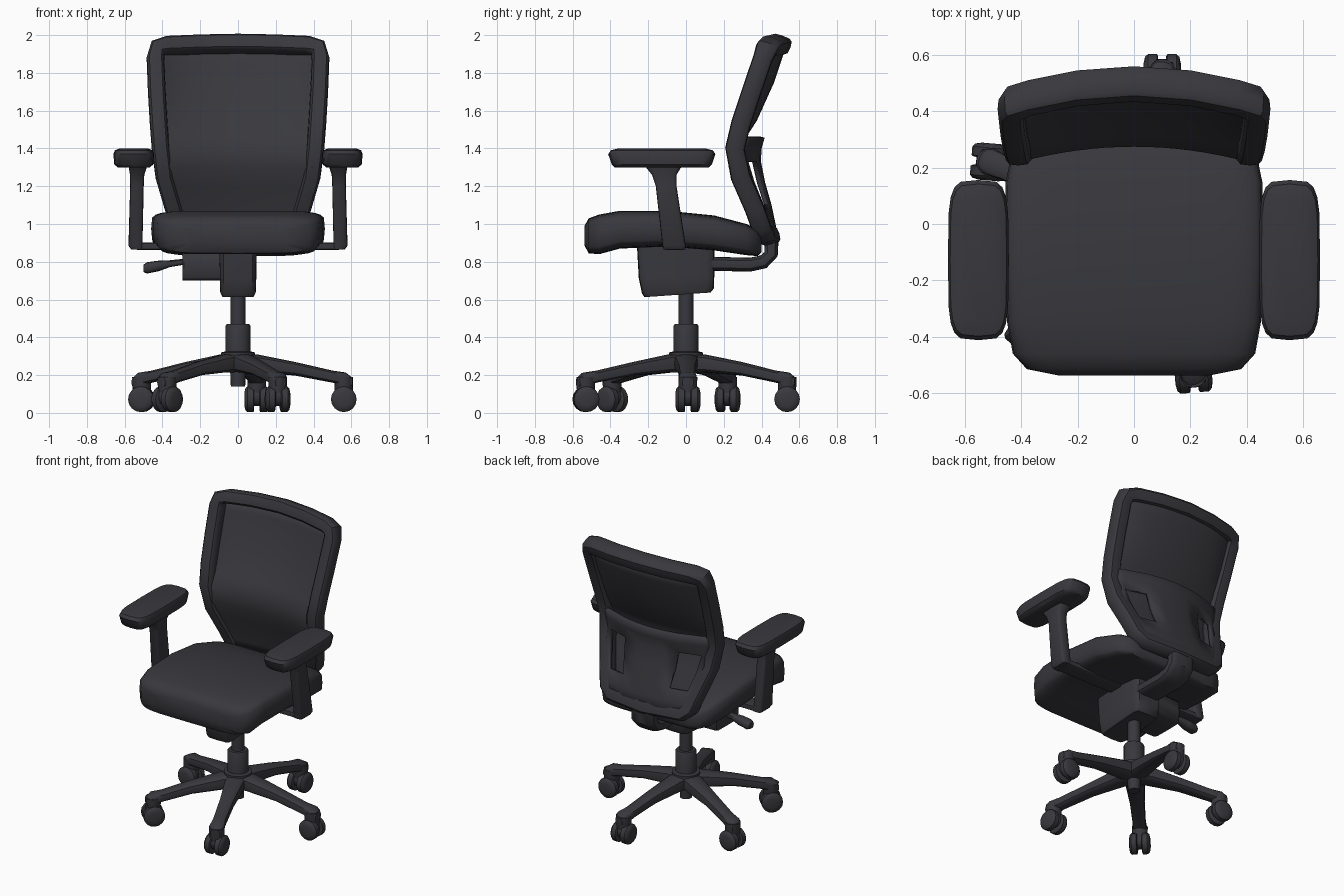
import bpy, bmesh, math
from mathutils import Vector as V

cube = bpy.data.objects.get("Cube")
if cube:
    bpy.data.objects.remove(cube, do_unlink=True)

charcoal = bpy.data.materials.new("charcoal")
charcoal.use_nodes = True
COLOR = (0.04, 0.04, 0.047, 1)
charcoal.diffuse_color = COLOR
charcoal.node_tree.nodes["Principled BSDF"].inputs["Base Color"].default_value = COLOR
X, Y, Z = V((1, 0, 0)), V((0, 1, 0)), V((0, 0, 1))


def finish(name, bm, angle=40):
    bmesh.ops.recalc_face_normals(bm, faces=bm.faces)
    mesh = bpy.data.meshes.new(name)
    bm.to_mesh(mesh)
    bm.free()
    mesh.materials.append(charcoal)
    ob = bpy.data.objects.new(name, mesh)
    bpy.context.collection.objects.link(ob)
    bpy.ops.object.select_all(action='DESELECT')
    ob.select_set(True)
    bpy.context.view_layer.objects.active = ob
    bpy.ops.object.shade_smooth_by_angle(angle=math.radians(angle))
    return ob


def section(c, u, v, hu, hv, p=0.45, n=16):
    """Rounded-rectangle ring around c (p=1 gives an ellipse)."""
    ring = []
    for i in range(n):
        a = math.tau * i / n
        cu, sv = math.cos(a), math.sin(a)
        ring.append(V(c) + u * hu * math.copysign(abs(cu) ** p, cu)
                    + v * hv * math.copysign(abs(sv) ** p, sv))
    return ring


def loft(name, rings, closed=False, angle=40):
    bm = bmesh.new()
    vs = [[bm.verts.new(p) for p in r] for r in rings]
    n = len(vs[0])
    for a, b in zip(vs, vs[1:] + ([vs[0]] if closed else [])):
        for i in range(n):
            bm.faces.new((a[i], a[(i + 1) % n], b[(i + 1) % n], b[i]))
    if not closed:
        bm.faces.new(vs[0])
        bm.faces.new(vs[-1])
    return finish(name, bm, angle)


def column(name, rows, x=0, y=0):
    """Turned part: rows of (z, radius)."""
    return loft(name, [section((x, y, z), X, Y, r, r, 1) for z, r in rows])


def lerp(table, t):
    for (a, fa), (b, fb) in zip(table, table[1:]):
        if t <= b:
            break
    return fa + (fb - fa) * (t - a) / (b - a)


# Five-legged base with swivelled twin-wheel casters: x, y, heading in degrees
casters = [(0.56, 0.01, 0), (0.10, 0.535, 90), (-0.51, 0.22, 175), (-0.375, -0.39, 226), (0.21, -0.53, -85)]
for k, (cx, cy, heading) in enumerate(casters, 1):
    d = V((cx, cy, 0))
    reach = d.length
    d.normalize()
    side = Z.cross(d)
    legs = [(0, 0.262, 0.065, 0.048), (0.1, 0.262, 0.063, 0.048), (0.3, 0.234, 0.047, 0.036),
            (reach - 0.06, 0.192, 0.042, 0.032), (reach + 0.01, 0.178, 0.048, 0.036),
            (reach + 0.045, 0.162, 0.03, 0.024)]
    loft(f"base_leg_{k}", [section(d * r + Z * z, side, Z, w, h, 0.6, 12) for r, z, w, h in legs])
    column(f"caster_neck_{k}", [(0.06, 0.035), (0.11, 0.048), (0.19, 0.05)], cx, cy)
    c = V((cx, cy, 0.072))
    roll = V((math.cos(math.radians(heading)), math.sin(math.radians(heading)), 0))
    axle = Z.cross(roll)
    loft(f"caster_hood_{k}", [section(c + axle * o + Z * 0.015, roll, Z, 0.05, 0.05, 1) for o in (-0.03, 0.03)])
    for s, label in ((1, "left"), (-1, "right")):
        loft(f"caster_{label}_wheel_{k}",
             [section(c + axle * s * o, roll, Z, r, r, 1)
              for o, r in ((0.014, 0.06), (0.019, 0.068), (0.05, 0.068), (0.061, 0.058), (0.066, 0.035))])

column("base_hub", [(0.14, 0.038), (0.23, 0.042), (0.24, 0.07), (0.29, 0.08), (0.3, 0.09),
                    (0.32, 0.09), (0.325, 0.067)])
column("lower_column", [(0.3, 0.066), (0.46, 0.066), (0.47, 0.06)])
column("gas_lift", [(0.46, 0.04), (0.66, 0.04)])

# Tilt mechanism with a sloping underside, control box, lever and back support
loft("tilt_mechanism", [section((0, y, z), X, V((0, 1, slope)), w, h, 0.25)
     for z, y, w, h, slope in ((0.625, -0.045, 0.085, 0.175, 0.07), (0.645, -0.043, 0.095, 0.19, 0.07),
                               (0.72, -0.05, 0.097, 0.2, 0.04), (0.89, -0.055, 0.1, 0.205, 0))])
loft("control_box", [section((x, -0.03, 0.78), Y, Z, w, 0.08, 0.25)
     for x, w in ((-0.295, 0.12), (-0.285, 0.13), (0, 0.14))])
loft("height_lever", [section((x, 0, z), Y, Z, w, h, 0.7, 12)
     for x, z, w, h in ((-0.25, 0.805, 0.02, 0.015), (-0.36, 0.79, 0.022, 0.018),
                        (-0.42, 0.778, 0.035, 0.028), (-0.48, 0.768, 0.035, 0.03),
                        (-0.5, 0.765, 0.025, 0.02))])
path = [V((0, y, z)) for y, z in ((0.08, 0.79), (0.34, 0.785), (0.41, 0.8), (0.45, 0.84), (0.455, 0.95))]
rings = []
for i, p in enumerate(path):
    t = (path[min(i + 1, 4)] - path[max(i - 1, 0)]).normalized()
    rings.append(section(p, X, X.cross(t), 0.09, 0.037, 0.6))
loft("back_support", rings)

# Seat cushion, lofted front to back
stations = [(-0.537, 0.27, 0.885, 0.99), (-0.515, 0.38, 0.845, 1.03), (-0.46, 0.43, 0.84, 1.05),
            (-0.35, 0.45, 0.87, 1.07), (-0.1, 0.46, 0.88, 1.07), (0.15, 0.455, 0.86, 1.045),
            (0.32, 0.42, 0.835, 1.0), (0.38, 0.37, 0.83, 0.97), (0.4, 0.3, 0.85, 0.94)]
loft("seat", [section((0, y, (a + b) / 2), X, Z, w, (b - a) / 2, 0.36, 24)
              for y, w, a, b in stations], angle=50)

# Armrests
for s, label in ((1, "left"), (-1, "right")):
    loft(f"{label}_arm_pad", [section((s * 0.552, -0.128, z), X, Y, w, h, 0.45, 20)
         for z, w, h in ((1.3, 0.085, 0.25), (1.315, 0.103, 0.265), (1.37, 0.108, 0.284),
                         (1.39, 0.1, 0.27), (1.4, 0.075, 0.23))])
    loft(f"{label}_arm_post", [section((s * x, y, z), X, Y, w, h, 0.35)
         for z, x, y, w, h in ((0.865, 0.535, -0.06, 0.03, 0.058), (0.885, 0.543, -0.063, 0.037, 0.062),
                               (1.2, 0.535, -0.105, 0.036, 0.055), (1.26, 0.534, -0.115, 0.038, 0.065),
                               (1.31, 0.53, -0.12, 0.05, 0.1))])
    loft(f"{label}_arm_bracket", [section((s * x, -0.06, 0.882), Y, Z, 0.055, 0.02, 0.3)
                                  for x in (0.05, 0.535)])

# Backrest surface: leaning side profile, curved around the sitter
PROFILE = [(0.9, 0.385), (1.1, 0.325), (1.3, 0.25), (1.42, 0.244), (1.55, 0.285), (2.0, 0.443)]
WIDTH = [(0.9, 0.28), (0.96, 0.3), (1.08, 0.34), (1.25, 0.39), (1.42, 0.412), (1.7, 0.43), (2.0, 0.437)]


def back(x, z, off=0.0):
    return V((x, lerp(PROFILE, z) + 0.07 * (1 - (x / 0.46) ** 2) + off, z))


half = [(0, 1.953), (0.2, 1.949), (0.37, 1.942), (0.425, 1.928), (0.437, 1.88), (0.43, 1.7),
        (0.42, 1.53), (0.41, 1.4), (0.39, 1.25), (0.34, 1.08), (0.31, 0.98), (0.27, 0.945), (0, 0.935)]
loop = [back(x, z) for x, z in half] + [back(-x, z) for x, z in half[-2:0:-1]]
rings = []
for i, p in enumerate(loop):
    t = (loop[(i + 1) % len(loop)] - loop[i - 1]).normalized()
    slope = (lerp(PROFILE, p.z + 0.08) - lerp(PROFILE, p.z - 0.08)) / 0.16
    depth = V((0, 1, -slope)).normalized()
    rings.append(section(p, t.cross(depth).normalized(), depth, 0.047,
                         0.06 if p.z > 1.9 else 0.052, 0.55, 12))
loft("back_frame", rings, closed=True)


def sheet(name, fracs, heights, offset, thickness, skip=lambda f, z: False):
    """Curved panel between the frame sides; skip leaves openings."""
    bm = bmesh.new()
    grid = [[bm.verts.new(back(f * lerp(WIDTH, z), z, offset(f, z))) for f in fracs] for z in heights]
    for j in range(len(heights) - 1):
        for i in range(len(fracs) - 1):
            if not skip((fracs[i] + fracs[i + 1]) / 2, (heights[j] + heights[j + 1]) / 2):
                bm.faces.new((grid[j][i], grid[j][i + 1], grid[j + 1][i + 1], grid[j + 1][i]))
    ob = finish(name, bm)
    mod = ob.modifiers.new("thickness", 'SOLIDIFY')
    mod.thickness = thickness
    mod.offset = 0


# Panel flush with the frame at the lumbar and recessed above it
RECESS = [(0.9, -0.04), (1.4, -0.035), (1.55, 0.015), (1.75, 0.035), (2.0, 0.03)]
sheet("mesh_panel", [i / 8 for i in range(-8, 9)],
      [0.94, 1.02, 1.1, 1.2, 1.3, 1.4, 1.47, 1.55, 1.65, 1.75, 1.85, 1.94],
      lambda f, z: lerp(RECESS, z) * (1 - f ** 6 if z > 1.45 else 1), 0.012)
# Slotted shell behind the lower back
sheet("lumbar_shell", [-1, -0.86, -0.5, -0.25, 0, 0.25, 0.5, 0.86, 1],
      [0.93, 1.02, 1.1, 1.22, 1.33, 1.4, 1.46],
      lambda f, z: 0.03 + 0.09 * (z - 0.93) * (1 - f * f), 0.025,
      lambda f, z: 0.5 < abs(f) < 0.86 and 1.1 < z < 1.33)
